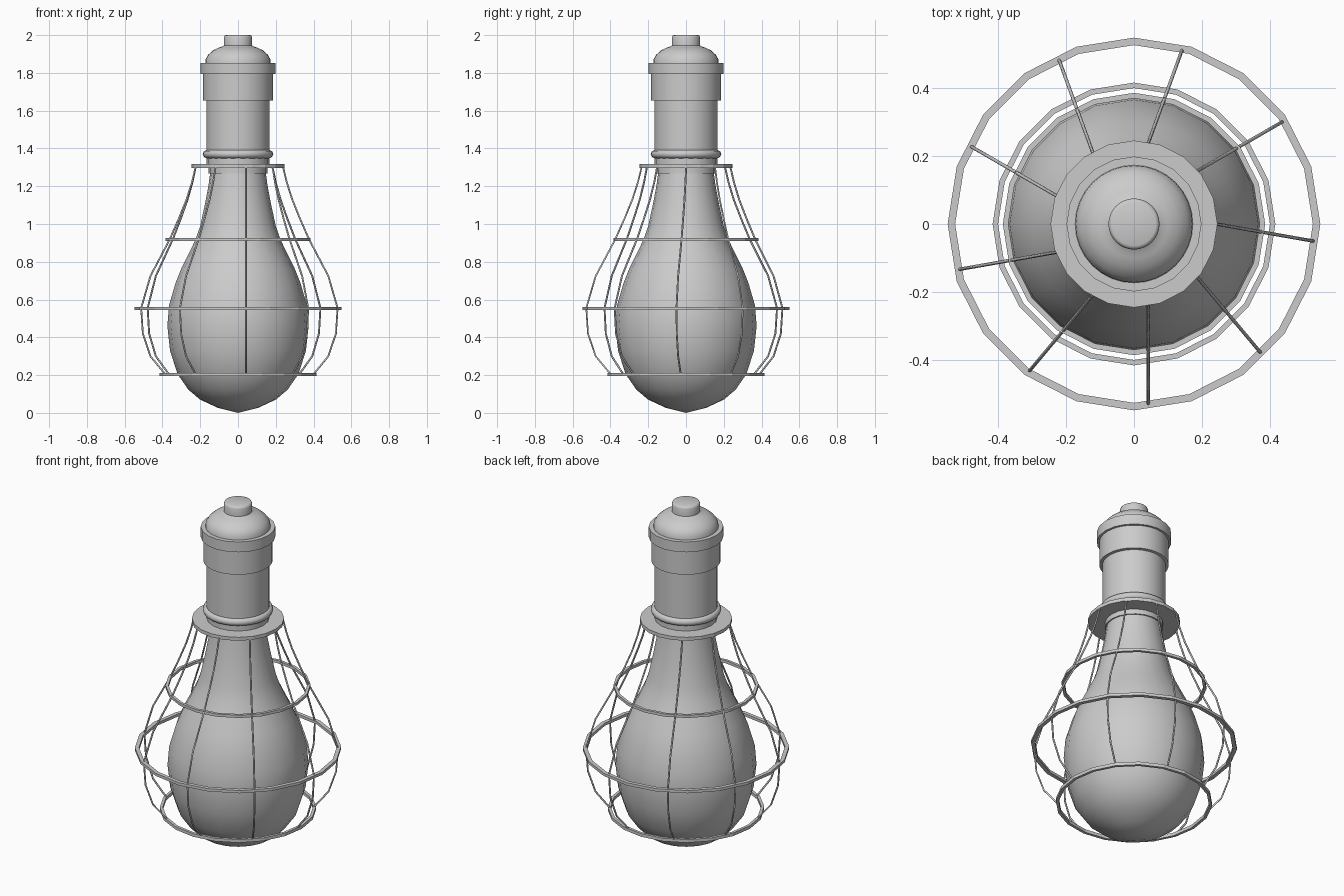
import bpy, bmesh, math

if "Cube" in bpy.data.objects:
    bpy.data.objects.remove(bpy.data.objects["Cube"])

def smooth(ob, angle):
    bpy.ops.object.select_all(action='DESELECT')
    ob.select_set(True)
    bpy.context.view_layer.objects.active = ob
    bpy.ops.object.shade_smooth_by_angle(angle=math.radians(angle))

def lathe(name, profile, sides=20, closed=False, angle=35):
    """Revolve (radius, z) points around the z axis."""
    bm = bmesh.new()
    rows = []
    for r, z in profile:
        if r < 1e-5:
            rows.append([bm.verts.new((0, 0, z))])
        else:
            rows.append([bm.verts.new((r * math.cos(2 * math.pi * i / sides),
                                       r * math.sin(2 * math.pi * i / sides), z))
                         for i in range(sides)])
    pairs = list(zip(rows, rows[1:]))
    if closed:
        pairs.append((rows[-1], rows[0]))
    for a, b in pairs:
        for i in range(sides):
            j = (i + 1) % sides
            if len(a) == 1:
                bm.faces.new((a[0], b[j], b[i]))
            elif len(b) == 1:
                bm.faces.new((a[i], a[j], b[0]))
            else:
                bm.faces.new((a[i], a[j], b[j], b[i]))
    bmesh.ops.recalc_face_normals(bm, faces=bm.faces)
    me = bpy.data.meshes.new(name)
    bm.to_mesh(me)
    bm.free()
    ob = bpy.data.objects.new(name, me)
    bpy.context.collection.objects.link(ob)
    smooth(ob, angle)
    return ob

def hoop(name, outer, inner, z, h=0.016):
    lathe(name, [(outer, z - h / 2), (outer, z + h / 2),
                 (inner, z + h / 2), (inner, z - h / 2)], closed=True, angle=15)

# Glass bulb
lathe("bulb", [(0, 0), (.105, .026), (.20, .07), (.262, .122), (.32, .205),
               (.36, .33), (.374, .46), (.365, .57), (.33, .69), (.302, .76),
               (.262, .84), (.224, .92), (.20, .99), (.174, 1.11), (.157, 1.20),
               (.146, 1.28), (.142, 1.31)], 20)

# Socket: collar, bead, barrel with sleeve, flange, dome and cap
lathe("socket_collar", [(.142, 1.268), (.155, 1.268), (.155, 1.31), (.166, 1.312),
                        (.166, 1.36), (.142, 1.36)], closed=True)
lathe("socket_bead", [(.165 + .022 * math.cos(k * math.pi / 4),
                       1.37 + .022 * math.sin(k * math.pi / 4)) for k in range(8)],
      sides=32, closed=True, angle=60)
lathe("socket_barrel", [(.168, 1.36), (.168, 1.653), (.184, 1.655), (.184, 1.795)], 32)
lathe("socket_flange", [(.17, 1.793), (.198, 1.793), (.198, 1.853), (.17, 1.853)],
      closed=True)
lathe("socket_dome", [(.173, 1.85), (.171, 1.873), (.157, 1.897), (.13, 1.921),
                      (.10, 1.934), (.087, 1.938), (.075, 1.945), (.075, 1.988),
                      (.071, 1.997), (.064, 2.0), (0, 2.0)], 32, angle=45)

# Cage plate and hoops
hoop("cage_plate", .245, .142, 1.307, .02)
hoop("cage_hoop_upper", .385, .369, .918)
hoop("cage_hoop_middle", .547, .525, .553)
hoop("cage_hoop_lower", .415, .399, .203, .018)

# Nine cage wires, each set slightly to one side of its radius
WIRE = [(.234, 1.305), (.255, 1.22), (.284, 1.13), (.325, 1.03), (.374, .92),
        (.478, .725), (.528, .555), (.519, .42), (.478, .30), (.403, .21)]
cu = bpy.data.curves.new("cage_wires", 'CURVE')
cu.dimensions = '3D'
cu.bevel_depth = .005
cu.bevel_resolution = 1
cu.use_fill_caps = True
for k in range(9):
    a = math.radians(-90 + 40 * k)
    c, s = math.cos(a), math.sin(a)
    sp = cu.splines.new('POLY')
    sp.points.add(len(WIRE) - 1)
    for p, (r, z) in zip(sp.points, WIRE):
        p.co = (r * c - .042 * s, r * s + .042 * c, z, 1)
wires = bpy.data.objects.new("cage_wires", cu)
bpy.context.collection.objects.link(wires)
bpy.ops.object.select_all(action='DESELECT')
wires.select_set(True)
bpy.context.view_layer.objects.active = wires
bpy.ops.object.convert(target='MESH')
